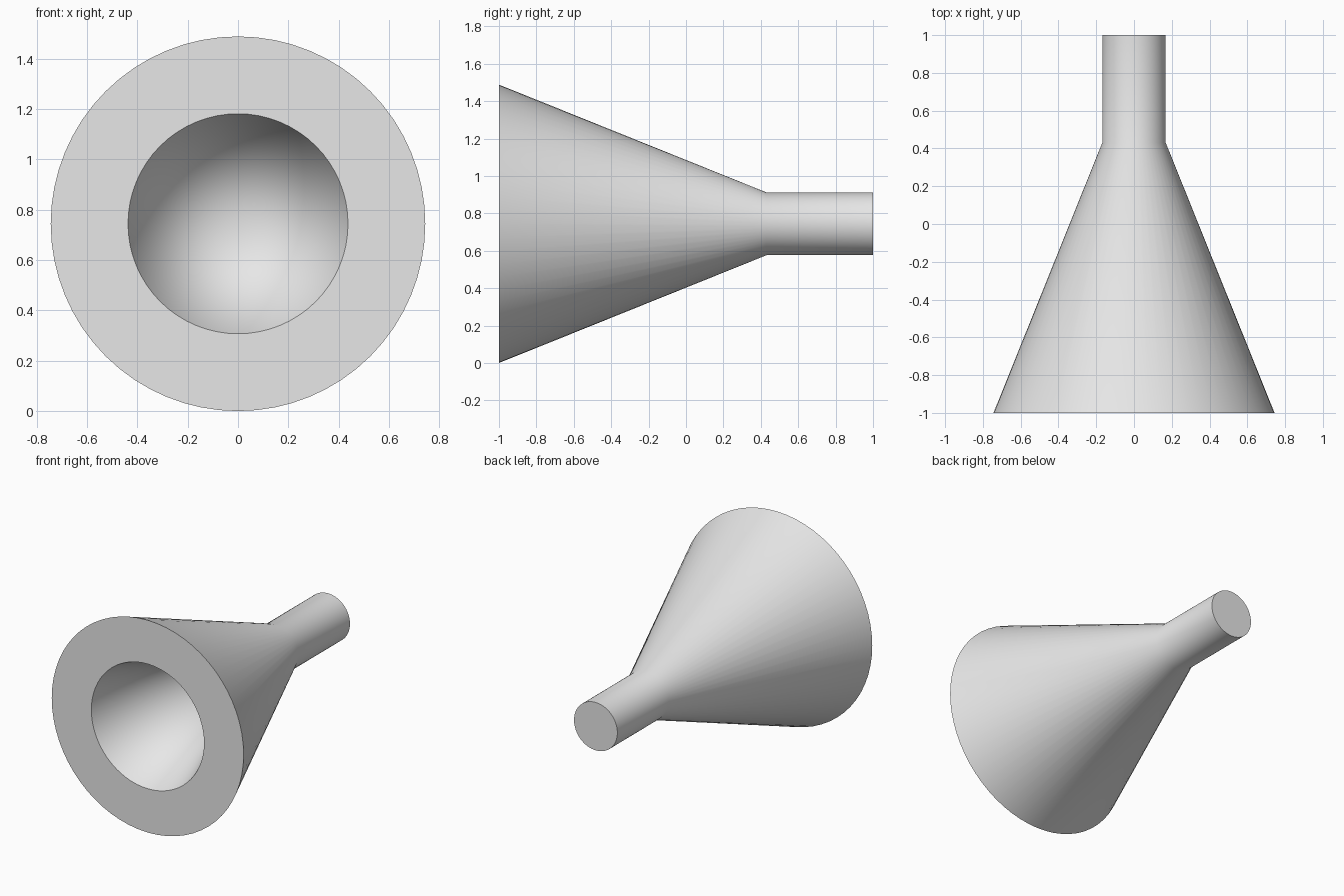
import bpy
import bmesh
from math import radians, pi
from mathutils import Matrix, Vector

cube = bpy.data.objects.get("Cube")
if cube:
    bpy.data.objects.remove(cube, do_unlink=True)

SEGMENTS = 64
RADIUS = 0.744

grey = bpy.data.materials.new("plain_grey")
grey.use_nodes = True
colour = (0.8, 0.8, 0.8, 1)
grey.diffuse_color = colour
grey.node_tree.nodes["Principled BSDF"].inputs["Base Color"].default_value = colour

# Half profile as (radius, y): hollow cone tip, mouth rim, flare, neck, closed end
profile = [(0, 0.1), (0.437, -1), (RADIUS, -1), (0.168, 0.43), (0.168, 1), (0, 1)]

# Spin the profile around the y axis
bm = bmesh.new()
verts = [bm.verts.new((r, y, 0)) for r, y in profile]
edges = [bm.edges.new(pair) for pair in zip(verts, verts[1:])]
bmesh.ops.spin(bm, geom=verts + edges, cent=(0, 0, 0), axis=(0, 1, 0),
               angle=2 * pi, steps=SEGMENTS)
bmesh.ops.remove_doubles(bm, verts=bm.verts, dist=0.0005)

# Join the wedges of the flat end into one cap
end_faces = [f for f in bm.faces if all(v.co.y > 0.99 for v in f.verts)]
bmesh.ops.dissolve_faces(bm, faces=end_faces, use_verts=True)
bmesh.ops.recalc_face_normals(bm, faces=bm.faces)
bmesh.ops.transform(bm, matrix=Matrix.Translation(Vector((0, 0, RADIUS))), verts=bm.verts)

mesh = bpy.data.meshes.new("funnel")
bm.to_mesh(mesh)
bm.free()
mesh.materials.append(grey)

funnel = bpy.data.objects.new("funnel", mesh)
bpy.context.collection.objects.link(funnel)

# Smooth sides with crisp rims
bpy.ops.object.select_all(action="DESELECT")
funnel.select_set(True)
bpy.context.view_layer.objects.active = funnel
bpy.ops.object.shade_smooth_by_angle(angle=radians(30))
